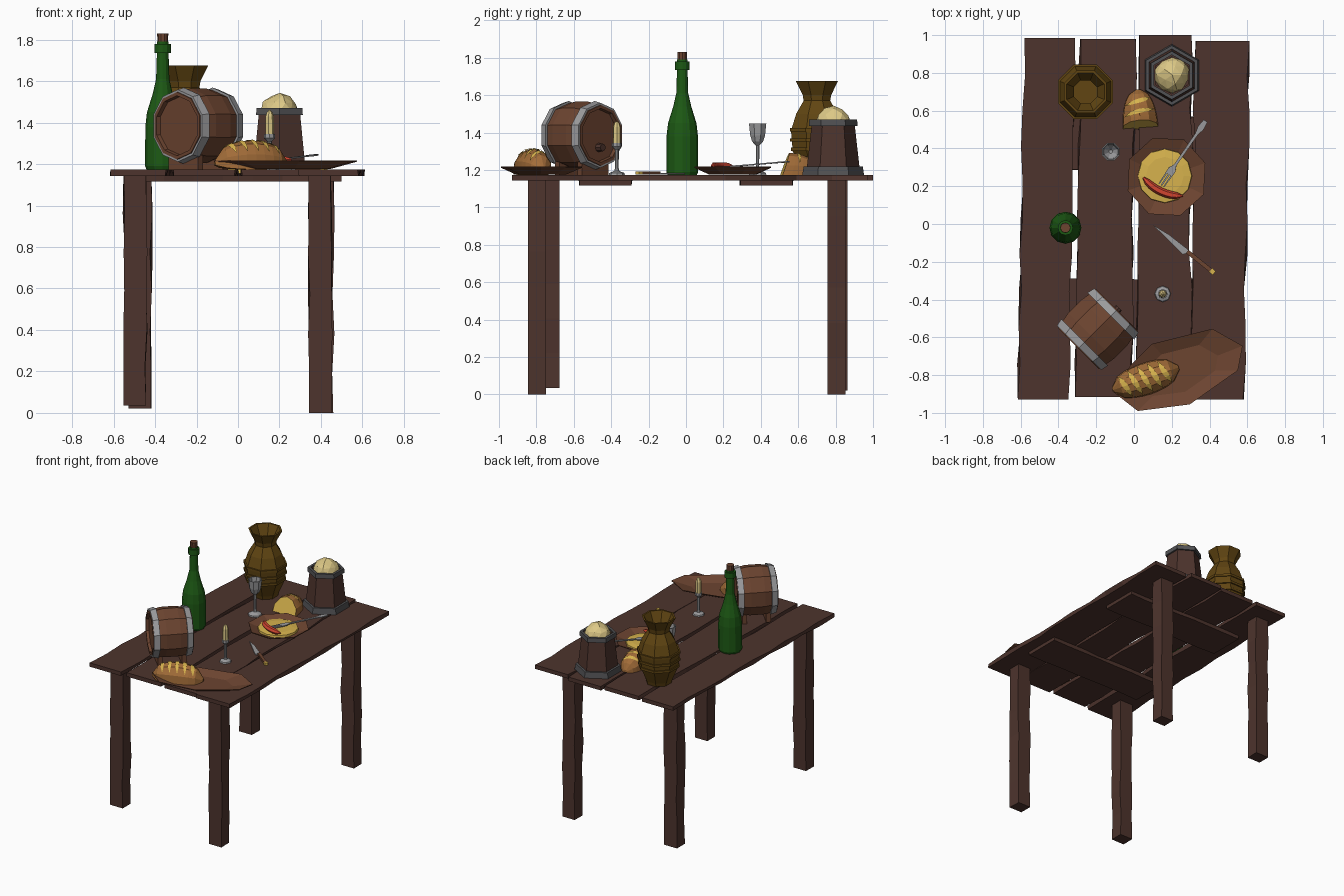
import bpy, bmesh, random
from math import sin, cos, pi, radians, sqrt
from mathutils import Vector, Matrix

random.seed(4)
if "Cube" in bpy.data.objects:
    bpy.data.objects.remove(bpy.data.objects["Cube"])


def material(name, r, g, b):
    m = bpy.data.materials.new(name)
    m.use_nodes = True
    m.diffuse_color = (r, g, b, 1)
    m.node_tree.nodes["Principled BSDF"].inputs["Base Color"].default_value = (r, g, b, 1)
    return m


WOOD = material("dark wood", .075, .034, .026)
BROWN = material("barrel brown", .15, .058, .03)
GREEN = material("bottle green", .012, .1, .007)
OCHRE = material("glazed ochre", .12, .06, .006)
STEEL = material("light steel", .33, .33, .34)
IRON = material("dark iron", .085, .085, .09)
YELLOW = material("bread yellow", .68, .45, .075)
CREAM = material("cream", .72, .58, .24)
CRUST = material("crust", .36, .15, .04)
RED = material("sausage red", .65, .06, .03)


def finish(name, bm, mat, matrix=None):
    bmesh.ops.remove_doubles(bm, verts=bm.verts, dist=.0001)
    bmesh.ops.recalc_face_normals(bm, faces=bm.faces)
    me = bpy.data.meshes.new(name)
    bm.to_mesh(me)
    bm.free()
    me.materials.append(mat)
    ob = bpy.data.objects.new(name, me)
    bpy.context.collection.objects.link(ob)
    if matrix:
        ob.matrix_world = matrix
    return ob


def loft(name, rings, mat, matrix=None, closed=False, caps=True):
    """Skin a series of equal point loops; closed joins the last to the first."""
    bm = bmesh.new()
    loops = [[bm.verts.new(p) for p in ring] for ring in rings]
    n = len(loops[0])
    pairs = list(zip(loops, loops[1:] + loops[:1]))
    for a, b in pairs if closed else pairs[:-1]:
        for i in range(n):
            j = (i + 1) % n
            bm.faces.new((a[i], a[j], b[j], b[i]))
    if caps and not closed:
        bm.faces.new(loops[0])
        bm.faces.new(loops[-1])
    return finish(name, bm, mat, matrix)


def circle(r, z, n, turn=0.):
    return [(r * cos(turn + 2 * pi * i / n), r * sin(turn + 2 * pi * i / n), z) for i in range(n)]


def lathe(name, profile, n, mat, matrix, turn=0., closed=False):
    return loft(name, [circle(r, z, n, turn) for r, z in profile], mat, matrix, closed)


def hoop(name, r0, z0, r1, z1, thick, n, mat, matrix, turn=0.):
    lathe(name, [(r0, z0), (r1, z1), (r1 - thick, z1), (r0 - thick, z0)], n, mat, matrix, turn, True)


def at(x, y, z=0., deg=0.):
    return Matrix.Translation((x, y, z)) @ Matrix.Rotation(radians(deg), 4, 'Z')


def beam(name, a, b, side, up, mat=WOOD, wobble=.007, steps=7):
    """Rough-hewn board from a to b with half sizes side and up."""
    a, b, side, up = map(Vector, (a, b, side, up))
    rings = []
    for i in range(steps + 1):
        c = a.lerp(b, i / steps)
        k = wobble if 0 < i < steps else wobble / 3
        ring = []
        for s, u in ((-1, -1), (1, -1), (1, 1), (-1, 1)):
            j = side.normalized() * random.uniform(-k, k)
            ring.append(c + s * side + u * up + j)
        rings.append(ring)
    return loft(name, rings, mat)


def plate(name, pts, thick, mat, matrix):
    return loft(name, [[(x, y, z) for x, y in pts] for z in (0, thick)], mat, matrix)


# table: planks, cross boards and legs
for i, (x0, y0, x1, y1, w) in enumerate([(-.48, -.93, -.447, .985, .133), (-.162, -.915, -.138, .98, .146),
                                         (.158, -.92, .168, 1., .138), (.437, -.93, .468, .97, .142)]):
    beam(f"plank_{i}", (x0, y0, 1.158), (x1, y1, 1.158), (w, 0, 0), (0, 0, .015), wobble=.01, steps=10)
for name, y in (("front_cross_board", -.43), ("back_cross_board", .43)):
    beam(name, (-.5, y, 1.131), (.5, y, 1.131), (0, .138, 0), (0, 0, .014))
for name, x, y, z in (("front_right_leg", -.497, -.725, .035), ("back_right_leg", -.472, .815, .02),
                      ("front_left_leg", .395, -.797, 0), ("back_left_leg", .405, .805, 0)):
    beam(name, (x, y, z), (x, y, 1.145), (.054, 0, 0), (0, .048, 0), steps=6)

# barrel lying on its cradle
lie = at(-.192, -.557, 1.385, 45) @ Matrix.Rotation(pi / 2, 4, 'Y')
lathe("barrel", [(.14, -.125), (.145, -.145), (.162, -.145), (.18, -.05), (.18, .05), (.162, .145),
                 (.145, .145), (.14, .125)], 10, BROWN, lie)
for s in (-1, 1):
    hoop("barrel_hoop", .174, s * .14, .184, s * .098, .03, 10, STEEL, lie)
    beam("barrel_cradle", *[at(-.192, -.557, 0, 45) @ Vector((s * .085, y, 1.21)) for y in (-.1, .1)],
         (.012, .012, 0), (0, 0, .038), mat=BROWN, wobble=.002, steps=2)
lathe("barrel_bung", [(.024, .12), (.02, .16)], 8, WOOD, lie @ Matrix.Translation((.065, 0, 0)))

# bottle
spot = at(-.363, -.02)
lathe("bottle", [(.078, 1.173), (.085, 1.19), (.084, 1.38), (.076, 1.45), (.048, 1.54), (.032, 1.61),
                 (.028, 1.74), (.028, 1.79)], 12, GREEN, spot)
hoop("bottle_lip", .04, 1.735, .04, 1.78, .015, 12, GREEN, spot)
lathe("cork", [(.025, 1.78), (.027, 1.83)], 10, BROWN, spot)

# vase
spot = at(-.257, .7)
lathe("vase", [(.09, 1.173), (.098, 1.2), (.14, 1.3), (.15, 1.41), (.12, 1.5), (.077, 1.57), (.082, 1.6),
               (.122, 1.675), (.108, 1.675), (.066, 1.59), (.07, 1.56), (.07, 1.45)], 8, OCHRE, spot, pi / 8)
for z, r in ((1.31, .15), (1.36, .155), (1.415, .157)):
    hoop("vase_band", r, z - .009, r, z + .009, .02, 8, OCHRE, spot, pi / 8)

# mug with foam
spot = at(.2, .787)
lathe("mug", [(.145, 1.175), (.113, 1.46), (.098, 1.46), (.1, 1.42)], 6, WOOD, spot, pi / 2)
hoop("mug_bottom_hoop", .165, 1.174, .158, 1.218, .03, 6, IRON, spot, pi / 2)
hoop("mug_top_hoop", .13, 1.436, .128, 1.47, .02, 6, IRON, spot, pi / 2)
bm = bmesh.new()
bmesh.ops.create_icosphere(bm, subdivisions=2, radius=1)
for v in bm.verts:
    v.co *= random.uniform(.92, 1.06)
    v.co = (v.co.x * .092, v.co.y * .092, v.co.z * .085)
finish("foam", bm, CREAM, at(.202, .79, 1.455))

# goblet
lathe("goblet", [(.05, 1.174), (.048, 1.184), (.014, 1.2), (.009, 1.22), (.01, 1.33), (.032, 1.352), (.043, 1.385),
                 (.05, 1.448), (.044, 1.448), (.036, 1.39), (.01, 1.36)], 8, STEEL, at(-.123, .383), pi / 8)

# candle and its holder
spot = at(.152, -.37)
lathe("candle_holder", [(.043, 1.174), (.04, 1.184), (.014, 1.194), (.01, 1.21), (.011, 1.31), (.026, 1.325),
                        (.026, 1.345), (.01, 1.345)], 8, STEEL, spot)
lathe("candle", [(.022, 1.335), (.021, 1.43), (.014, 1.45), (.004, 1.46)], 7, CREAM, spot)


# dishes: flared rims around a flat floor
def dish(name, outline, mat, matrix, rise, floor=.62):
    steps = ((floor, 0), (1, rise - .006), (1, rise), (floor, .01))
    loft(name, [[(x * k, y * k, z) for x, y in outline] for k, z in steps], mat, matrix)


dish("dinner_plate", [p[:2] for p in circle(.218, 0, 8, pi / 8 - .05)], BROWN, at(.172, .25, 1.176), .042)
lathe("mash", [(.145, 1.184), (.142, 1.203), (.1, 1.209)], 12, YELLOW, at(.163, .255))
dish("bread_platter", [(-.345, -.105), (-.21, -.21), (.065, -.175), (.32, .005), (.345, .135), (.185, .225),
                       (-.135, .145), (-.25, .03)], BROWN, at(.23, -.78, 1.176), .042)

# sausage: tapered bent tube
rings = []
for i in range(9):
    t = i / 4 - 1
    r = .021 * sqrt(max(1 - t ** 4, .06))
    c = Vector((.115 * t, .028 * t * t, 0))
    n = Vector((-.056 * t, .115, 0)).normalized()
    rings.append([c + n * (r * cos(a * pi / 3)) + Vector((0, 0, r * sin(a * pi / 3))) for a in range(6)])
loft("sausage", rings, RED, at(.142, .172, 1.222, -25))

# fork: mirrored outline, raised towards the handle
half = [(.415, .012), (.37, .017), (.33, .008), (.13, .007), (.1, .021), (0, .018), (0, .012), (.07, .011),
        (.07, .005), (0, .004)]
plate("fork", half + [(x, -y) for x, y in reversed(half)], .007, STEEL,
      at(.145, .205, 1.212, 55.5) @ Matrix.Rotation(radians(-4), 4, 'Y'))

# knife
spot = at(.1, -.005, 1.175, -38)
plate("knife_blade", [(0, 0), (.22, -.026), (.235, -.008), (.235, .012), (.1, .012)], .008, STEEL, spot)
plate("knife_handle", [(.23, -.01), (.39, -.012), (.39, .01), (.23, .012)], .016, BROWN, spot)
plate("knife_cap", [(.388, -.014), (.413, -.013), (.413, .011), (.388, .013)], .018, YELLOW, spot)


# bread: arched sections, with scored strips over the crust
def crust_point(t, a, size, lean, grow=1.):
    k = max(1 - t * t, .01) ** .42 * grow
    z = size[2] * k * sin(a)
    return (size[0] * t + lean * z * (1 - abs(t)), size[1] * k * cos(a), z)


def loaf(name, start, size, scores, matrix, lean=0.):
    ts = [start + (1 - start) * i / 8 for i in range(9)]
    arc = [radians(a) for a in (-12, 25, 60, 90, 120, 155, 192)]
    ob = loft(name, [[crust_point(t, a, size, lean) for a in arc] for t in ts], CRUST, matrix)
    ob.data.materials.append(YELLOW)
    if start == 0:
        for p in ob.data.polygons:
            if len(p.vertices) > 4 and p.center.x < size[0] / 2:
                p.material_index = 1
    for t in scores:
        bm = bmesh.new()
        rows = []
        for i in range(7):
            s = i / 3 - 1
            w = .012 / size[0] * (1.02 - s * s) * 1.2
            rows.append([bm.verts.new(crust_point(t + .1 * s + d * w, pi / 2 + s, size, lean, 1.04))
                         for d in (-1, 1)])
        for a, b in zip(rows, rows[1:]):
            bm.faces.new((a[0], a[1], b[1], b[0]))
        finish(name + "_score", bm, YELLOW, matrix)


loaf("bread_loaf", -1, (.185, .088, .115), (-.62, -.32, -.02, .28, .58), at(.062, -.82, 1.198, 19))
loaf("half_loaf", 0, (.2, .097, .112), (.3, .65), at(.035, .512, 1.178, 94), .35)
